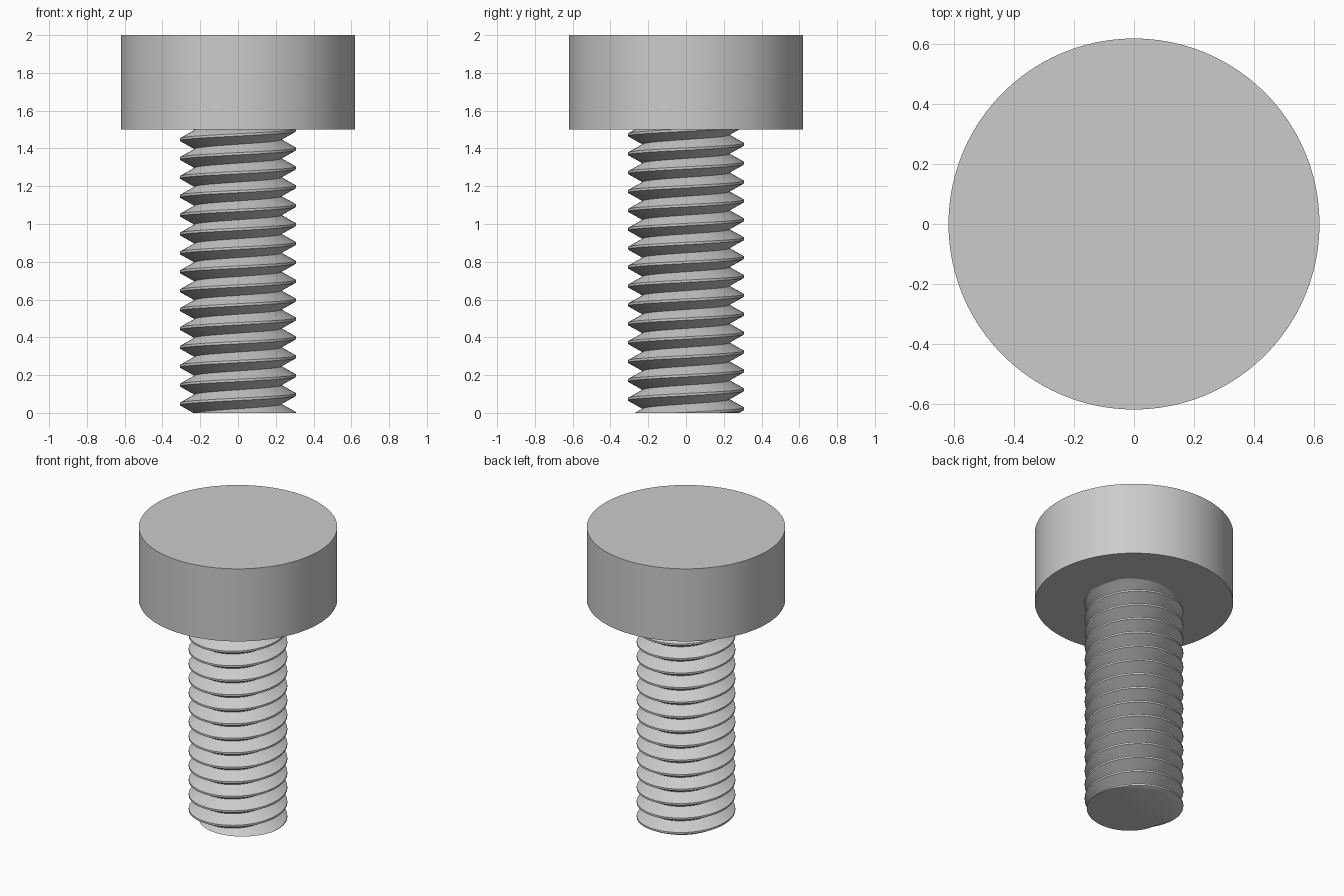
import bpy, bmesh
from math import cos, sin, tau, radians

cube = bpy.data.objects.get("Cube")
if cube:
    bpy.data.objects.remove(cube, do_unlink=True)

HEAD_RADIUS, HEAD_BOTTOM, TOP = 0.62, 1.5, 2.0
CREST, ROOT, PITCH, FLAT = 0.308, 0.23, 0.1, 0.0125
SEGMENTS = 64

steel = bpy.data.materials.new("steel_grey")
steel.use_nodes = True
grey = (0.6, 0.6, 0.6, 1)
steel.diffuse_color = grey
steel.node_tree.nodes["Principled BSDF"].inputs["Base Color"].default_value = grey


def finish(name, bm):
    """Turn a bmesh into a smooth-shaded object with sharp edges kept."""
    bmesh.ops.recalc_face_normals(bm, faces=bm.faces)
    mesh = bpy.data.meshes.new(name)
    bm.to_mesh(mesh)
    bm.free()
    mesh.materials.append(steel)
    obj = bpy.data.objects.new(name, mesh)
    bpy.context.collection.objects.link(obj)
    bpy.ops.object.select_all(action='DESELECT')
    obj.select_set(True)
    bpy.context.view_layer.objects.active = obj
    bpy.ops.object.shade_smooth_by_angle(angle=radians(30))


# Plain cylindrical head
bm = bmesh.new()
bmesh.ops.create_cone(bm, cap_ends=True, segments=96, radius1=HEAD_RADIUS,
                      radius2=HEAD_RADIUS, depth=TOP - HEAD_BOTTOM)
bmesh.ops.translate(bm, verts=bm.verts, vec=(0, 0, (TOP + HEAD_BOTTOM) / 2))
finish("head", bm)

# Threaded shank: sweep one tooth profile along a right-handed helix
bm = bmesh.new()
tooth = [(ROOT, -PITCH / 2), (CREST, -FLAT / 2), (CREST, FLAT / 2), (ROOT, PITCH / 2)]
previous = None
for step in range(-2 * SEGMENTS, 18 * SEGMENTS):
    angle, rise = tau * step / SEGMENTS, PITCH * step / SEGMENTS - 0.003
    row = [bm.verts.new((r * cos(angle), r * sin(angle), z + rise)) for r, z in tooth]
    if previous:
        for k in range(len(tooth) - 1):
            bm.faces.new((previous[k], row[k], row[k + 1], previous[k + 1]))
    previous = row
bmesh.ops.remove_doubles(bm, verts=bm.verts, dist=0.0001)

# Trim both ends flat and cap them, the upper one just inside the head
for height, direction in ((0, -1), (HEAD_BOTTOM + 0.01, 1)):
    cut = bmesh.ops.bisect_plane(bm, geom=bm.verts[:] + bm.edges[:] + bm.faces[:], dist=1e-6,
                                 plane_co=(0, 0, height), plane_no=(0, 0, direction),
                                 clear_outer=True)
    rim = [e for e in cut["geom_cut"] if isinstance(e, bmesh.types.BMEdge)]
    bmesh.ops.edgeloop_fill(bm, edges=rim)
finish("threaded_shank", bm)
